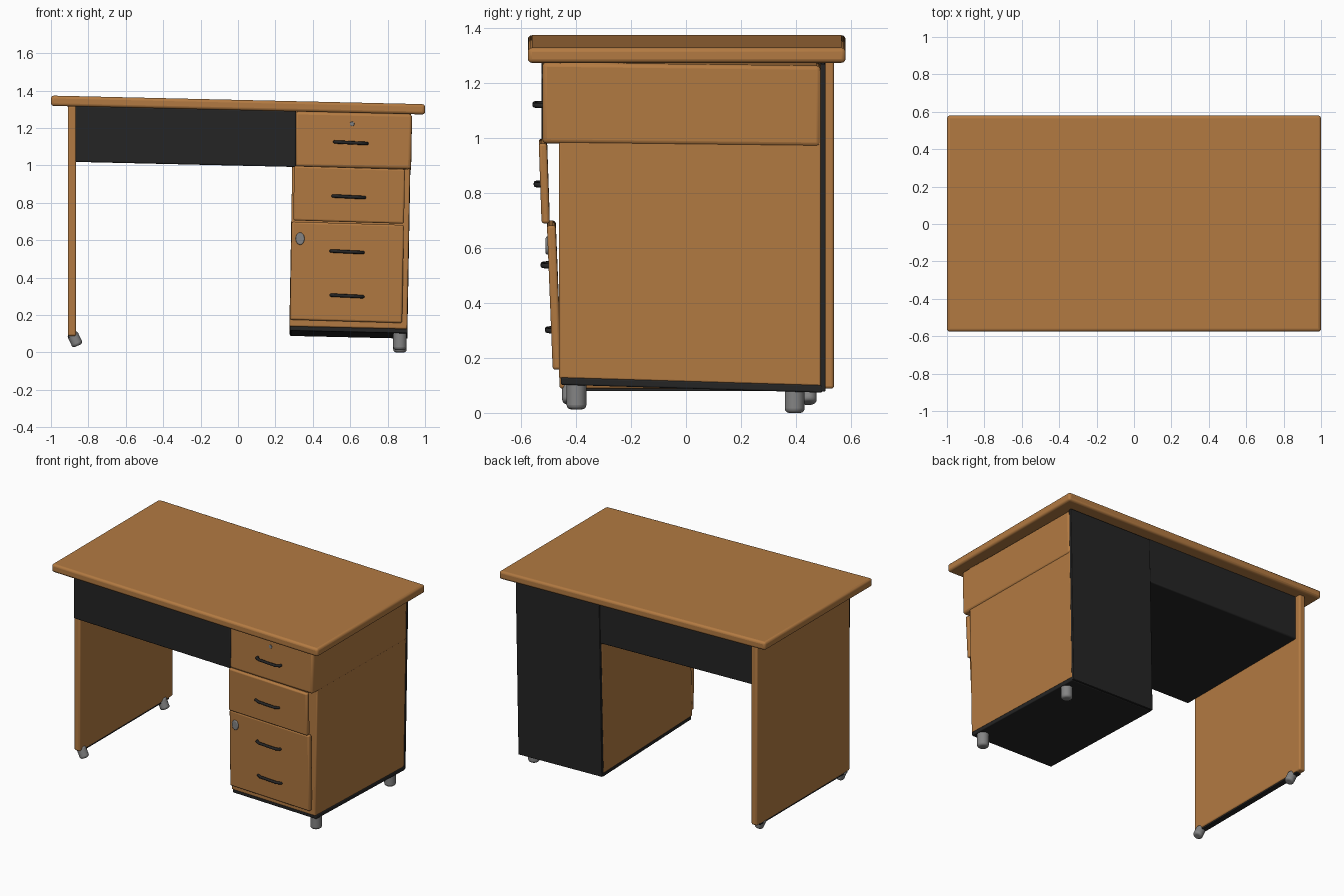
import bpy, bmesh
from mathutils import Vector, Matrix
from math import radians

if "Cube" in bpy.data.objects:
    bpy.data.objects.remove(bpy.data.objects["Cube"])


def material(name, rgb):
    m = bpy.data.materials.new(name)
    m.use_nodes = True
    m.diffuse_color = (*rgb, 1)
    bsdf = m.node_tree.nodes["Principled BSDF"]
    bsdf.inputs["Base Color"].default_value = (*rgb, 1)
    bsdf.inputs["Roughness"].default_value = 0.6
    return m


wood = material("warm wood", (0.45, 0.195, 0.054))
black = material("matte black", (0.018, 0.018, 0.018))
grey = material("grey metal", (0.23, 0.23, 0.23))


def finish(name, bm, mat, bevel, segments=3):
    me = bpy.data.meshes.new(name)
    bm.to_mesh(me)
    bm.free()
    ob = bpy.data.objects.new(name, me)
    bpy.context.collection.objects.link(ob)
    me.materials.append(mat)
    if bevel:
        mod = ob.modifiers.new("Rounded edges", "BEVEL")
        mod.width = bevel
        mod.segments = segments
        mod.limit_method = "ANGLE"
    bpy.ops.object.select_all(action="DESELECT")
    ob.select_set(True)
    bpy.context.view_layer.objects.active = ob
    bpy.ops.object.shade_smooth_by_angle(angle=radians(40))
    return ob


def board(name, x, y, z, mat, bevel=0.01, drop=0.0, pitch=0.0, lean=0.0, tip=0.0):
    """Box from ranges; drop and pitch slope z along x and y, lean and tip shift x and y along z."""
    lo, hi = Vector((x[0], y[0], z[0])), Vector((x[1], y[1], z[1]))
    size, mid = hi - lo, (lo + hi) / 2
    bm = bmesh.new()
    bmesh.ops.create_cube(bm, size=1)
    for v in bm.verts:
        p = Vector(a * b for a, b in zip(v.co, size))
        v.co = mid + Vector((p.x + lean * p.z, p.y + tip * p.z,
                             p.z - drop * p.x - pitch * p.y))
    return finish(name, bm, mat, bevel)


def cylinder(name, centre, radius, length, mat, bevel, turn=None, squash=1.0):
    bm = bmesh.new()
    bmesh.ops.create_cone(bm, cap_ends=True, segments=24, radius1=radius,
                          radius2=radius, depth=length)
    m = Matrix.Translation(centre) @ (turn or Matrix()) @ Matrix.Diagonal((squash, 1, 1, 1))
    bmesh.ops.transform(bm, matrix=m, verts=bm.verts)
    return finish(name, bm, mat, bevel, 4)


SLOPE = 0.023

# Table top, side panel and modesty box
board("table_top", (-1, 1), (-0.575, 0.58), (1.295, 1.35), wood, 0.015, SLOPE)
board("side_panel", (-0.91, -0.865), (-0.46, 0.538), (0.088, 1.32), wood, 0.01)
board("side_panel_foot_strip", (-0.905, -0.87), (-0.44, 0.5), (0.08, 0.09), black, 0)
board("centre_box", (-0.87, 0.31), (-0.525, 0.5), (1.005, 1.305), black, 0.008, SLOPE)

# Drawer cabinet with black base and back
board("cabinet_body", (0.285, 0.915), (-0.462, 0.492), (0.118, 1.27), wood,
      0.008, SLOPE, 0.03, 0.018)
board("cabinet_base", (0.277, 0.907), (-0.455, 0.495), (0.095, 0.122), black,
      0.006, SLOPE, 0.03)
board("cabinet_back", (0.287, 0.916), (0.488, 0.507), (0.085, 1.275), black,
      0.004, SLOPE, 0, 0.018)
board("top_drawer", (0.303, 0.928), (-0.522, 0.49), (0.98, 1.275), wood,
      0.016, SLOPE, 0.012, 0.018)

# Drawer front and cupboard door
board("middle_drawer_front", (0.298, 0.89), (-0.53, -0.5), (0.697, 0.988), wood,
      0.01, SLOPE * 1.3, 0, 0.018, -0.035)
board("cupboard_door", (0.282, 0.882), (-0.495, -0.463), (0.166, 0.69), wood,
      0.01, SLOPE * 1.3, 0, 0.018, -0.04)

# Bowed bar handles
for name, x, z, face in (("top", 0.603, 1.121, -0.52), ("middle", 0.592, 0.832, -0.515),
                         ("door_upper", 0.583, 0.538, -0.49),
                         ("door_lower", 0.583, 0.302, -0.474)):
    cu = bpy.data.curves.new(name + "_handle", "CURVE")
    cu.dimensions = "3D"
    cu.bevel_depth = 0.009
    cu.bevel_resolution = 2
    cu.use_fill_caps = True
    sp = cu.splines.new("POLY")
    path = [(-0.088, 0.01), (-0.085, -0.018), (-0.06, -0.03),
            (0.06, -0.03), (0.085, -0.018), (0.088, 0.01)]
    sp.points.add(len(path) - 1)
    for p, (dx, dy) in zip(sp.points, path):
        p.co = (x + dx, face + dy, z - 0.05 * dx, 1)
    ob = bpy.data.objects.new(name + "_handle", cu)
    bpy.context.collection.objects.link(ob)
    cu.materials.append(black)

# Locks
to_front = Matrix.Rotation(radians(90), 4, "X")
cylinder("door_lock", (0.332, -0.497, 0.608), 0.033, 0.026, grey, 0.006, to_front, 0.72)
cylinder("drawer_lock", (0.61, -0.521, 1.222), 0.012, 0.008, grey, 0.002, to_front)

# Feet: upright under the cabinet, splayed under the side panel
for end, y, z in (("front", -0.398, 0.065), ("rear", 0.395, 0.052)):
    cylinder("cabinet_foot_" + end, (0.866, y, z), 0.036, 0.104, grey, 0.016)
for end, y in (("front", -0.42), ("rear", 0.445)):
    cylinder("panel_foot_" + end, (-0.872, y, 0.07), 0.03, 0.075, grey, 0.014,
             Matrix.Rotation(radians(-25), 4, "Y"))
